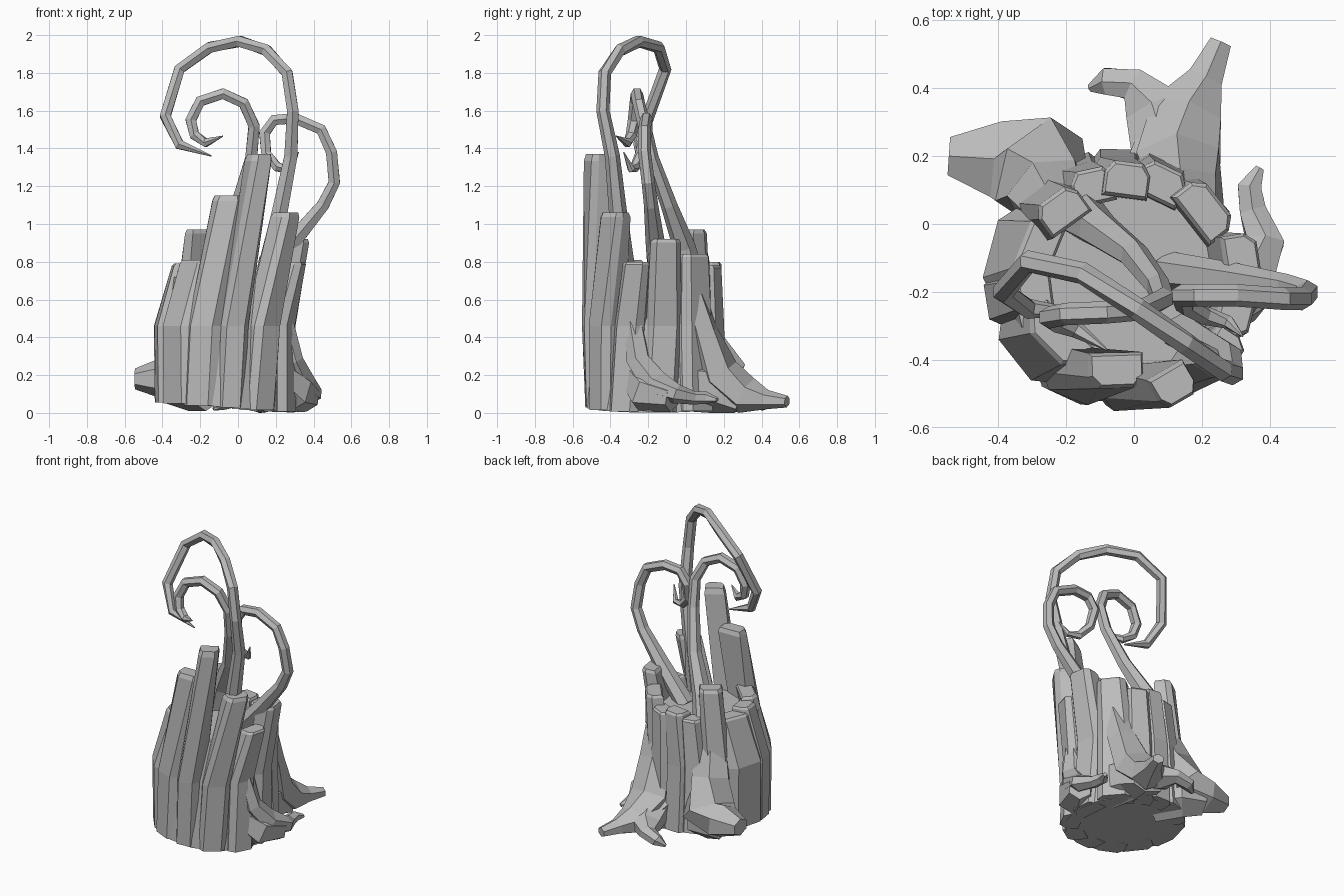
import bpy
import bmesh
import math
from mathutils import Vector

if "Cube" in bpy.data.objects:
    bpy.data.objects.remove(bpy.data.objects["Cube"], do_unlink=True)

stone = bpy.data.materials.new("weathered grey")
stone.use_nodes = True
GREY = (0.5, 0.5, 0.5, 1)
stone.diffuse_color = GREY
stone.node_tree.nodes["Principled BSDF"].inputs["Base Color"].default_value = GREY

AXIS = Vector((-0.06, -0.17, 0))


def loft(name, rings):
    """Skin a stack of equal-sized rings and cap both ends."""
    bm = bmesh.new()
    loops = [[bm.verts.new(p) for p in ring] for ring in rings]
    count = len(loops[0])
    for low, high in zip(loops, loops[1:]):
        for i in range(count):
            j = (i + 1) % count
            bm.faces.new((low[i], low[j], high[j], high[i]))
    bm.faces.new(loops[0])
    bm.faces.new(loops[-1])
    bmesh.ops.recalc_face_normals(bm, faces=bm.faces)
    mesh = bpy.data.meshes.new(name)
    bm.to_mesh(mesh)
    bm.free()
    mesh.materials.append(stone)
    obj = bpy.data.objects.new(name, mesh)
    bpy.context.collection.objects.link(obj)
    return obj


def ground(x):
    """Height of the slightly tilted underside."""
    return 0.025 - 0.08 * x


def plank(name, base, middle, top, width):
    """Leaning slab with chamfered outer corners, facing away from the axis."""
    foot = Vector((*base, ground(base[0])))
    bend = Vector((*middle, 0.46))
    tip = Vector(top)
    shoulder = bend.lerp(tip, 0.96)
    rings = []
    for p, w, d in ((foot, 1.12, 0.12), (bend, 1.12, 0.13), (shoulder, 0.95, 0.105), (tip, 0.85, 0.085)):
        out = p - AXIS
        out.z = 0
        out.normalize()
        side = Vector((-out.y, out.x, 0)) * width * w / 2
        out = out * d / 2
        shape = ((-1, -1), (1, -1), (1, 0.35), (0.65, 1), (-0.65, 1), (-1, 0.35))
        rings.append([p + side * a + out * b for a, b in shape])
    loft(name, rings)


def tube(name, path, reference, flat=1.0, sides=6):
    """Tapering faceted limb; each path point is x, y, z, radius."""
    pts = [Vector(p[:3]) for p in path]
    rings = []
    for i, p in enumerate(pts):
        along = (pts[min(i + 1, len(pts) - 1)] - pts[max(i - 1, 0)]).normalized()
        side = along.cross(Vector(reference)).normalized()
        up = side.cross(along)
        r = path[i][3]
        ring = []
        for k in range(sides):
            a = math.tau * (k + 0.5) / sides
            q = p + side * math.cos(a) * r + up * math.sin(a) * r * flat
            q.z = max(q.z, 0)
            ring.append(q)
        rings.append(ring)
    loft(name, rings)


# Solid trunk behind the slabs
trunk = []
for z, r in ((None, 0.36), (0.46, 0.34), (0.72, 0.3)):
    ring = []
    for k in range(14):
        a = math.tau * k / 14
        x, y = AXIS.x + r * math.cos(a), AXIS.y + r * math.sin(a)
        ring.append((x, y, ground(x) if z is None else z))
    trunk.append(ring)
loft("trunk", trunk)

# Ring of upright slabs: foot, bend, top, width
slabs = [
    ("front_left", (-.3, -.36), (-.3, -.36), (-.22, -.33, .81), .21),
    ("front", (-.19, -.45), (-.17, -.45), (-.05, -.43, 1.15), .17),
    ("front_tall", (-.04, -.47), (-.02, -.48), (.12, -.475, 1.37), .13),
    ("front_right", (.11, -.43), (.14, -.43), (.26, -.38, 1.06), .15),
    ("right", (.23, -.32), (.22, -.29), (.3, -.26, .8), .15),
    ("right_rear", (.25, -.14), (.23, -.12), (.32, -.11, .92), .17),
    ("back_right", (.19, .05), (.18, .04), (.21, .04, .84), .19),
    ("back", (.07, .14), (.07, .12), (.08, .12, .78), .15),
    ("back_middle", (-.05, .16), (-.05, .13), (-.02, .13, .8), .14),
    ("back_narrow", (-.16, .14), (-.15, .11), (-.12, .11, .77), .13),
    ("back_left", (-.27, .06), (-.26, .05), (-.21, .04, .97), .15),
    ("left", (-.36, -.09), (-.36, -.09), (-.28, -.08, .76), .24),
    ("left_front", (-.37, -.22), (-.37, -.22), (-.29, -.2, .79), .14),
]
for label, *shape in slabs:
    plank(label + "_slab", *shape)

# Spreading roots, each with a heavy foot that meets the floor
UP = (0, 0, 1)
tube("back_root", [(.17, .03, .62, .09), (.16, .08, .42, .11), (.13, .17, .2, .14),
                   (.15, .32, .09, .12), (.21, .43, .07, .06), (.255, .535, .06, .037)], UP, .85)
tube("back_root_foot", [(.13, -.02, .16, .15), (.11, .17, .13, .15), (.13, .3, .07, .11)], UP)
tube("back_root_fork", [(.1, .2, .14, .12), (.06, .34, .09, .1), (.0, .41, .08, .055),
                        (-.08, .42, .05, .045), (-.13, .4, .02, .012)], UP, .8)
tube("back_left_root", [(-.2, .01, .66, .09), (-.25, .09, .4, .13), (-.28, .16, .21, .17),
                        (-.4, .19, .18, .13), (-.545, .2, .18, .065)], UP, .85)
tube("back_left_root_foot", [(-.17, .0, .15, .14), (-.26, .15, .15, .14), (-.38, .19, .15, .1)], UP)
tube("right_root", [(.24, -.27, .5, .06), (.27, -.25, .28, .08), (.32, -.16, .15, .1),
                    (.385, -.05, .1, .065), (.35, .04, .08, .045), (.34, .11, .08, .04),
                    (.37, .165, .07, .015)], UP, .8)
tube("right_root_foot", [(.21, -.27, .2, .09), (.29, -.2, .11, .12), (.37, -.07, .08, .075)], UP)

# Curling tendrils
BACK = (0, 1, 0)
tube("large_tendril", [(.14, -.32, .7, .06), (.22, -.36, 1.06, .048), (.28, -.39, 1.36, .04),
                       (.29, -.44, 1.6, .035), (.26, -.43, 1.8, .034), (.15, -.35, 1.92, .034),
                       (.01, -.25, 1.967, .033), (-.15, -.145, 1.935, .033), (-.31, -.11, 1.82, .033),
                       (-.385, -.2, 1.57, .033), (-.31, -.25, 1.42, .03), (-.14, -.26, 1.36, .004)], BACK)
tube("small_tendril", [(-.16, .03, .7, .075), (-.11, -.01, .88, .06), (0, -.09, 1.1, .044),
                       (.07, -.18, 1.35, .036), (.085, -.22, 1.52, .034), (.03, -.25, 1.64, .033),
                       (-.08, -.26, 1.69, .033), (-.2, -.265, 1.65, .033), (-.25, -.275, 1.55, .033),
                       (-.23, -.29, 1.47, .03), (-.17, -.31, 1.43, .026), (-.08, -.37, 1.465, .003)], BACK)
tube("side_tendril", [(.1, -.14, .7, .06), (.3, -.165, .92, .05), (.45, -.185, 1.1, .038),
                      (.51, -.2, 1.22, .035), (.495, -.22, 1.38, .034), (.44, -.22, 1.5, .033),
                      (.3, -.21, 1.56, .033), (.19, -.21, 1.55, .033), (.14, -.21, 1.48, .033),
                      (.15, -.24, 1.37, .03), (.21, -.27, 1.3, .028), (.28, -.29, 1.29, .02),
                      (.32, -.33, 1.38, .003)], BACK)
